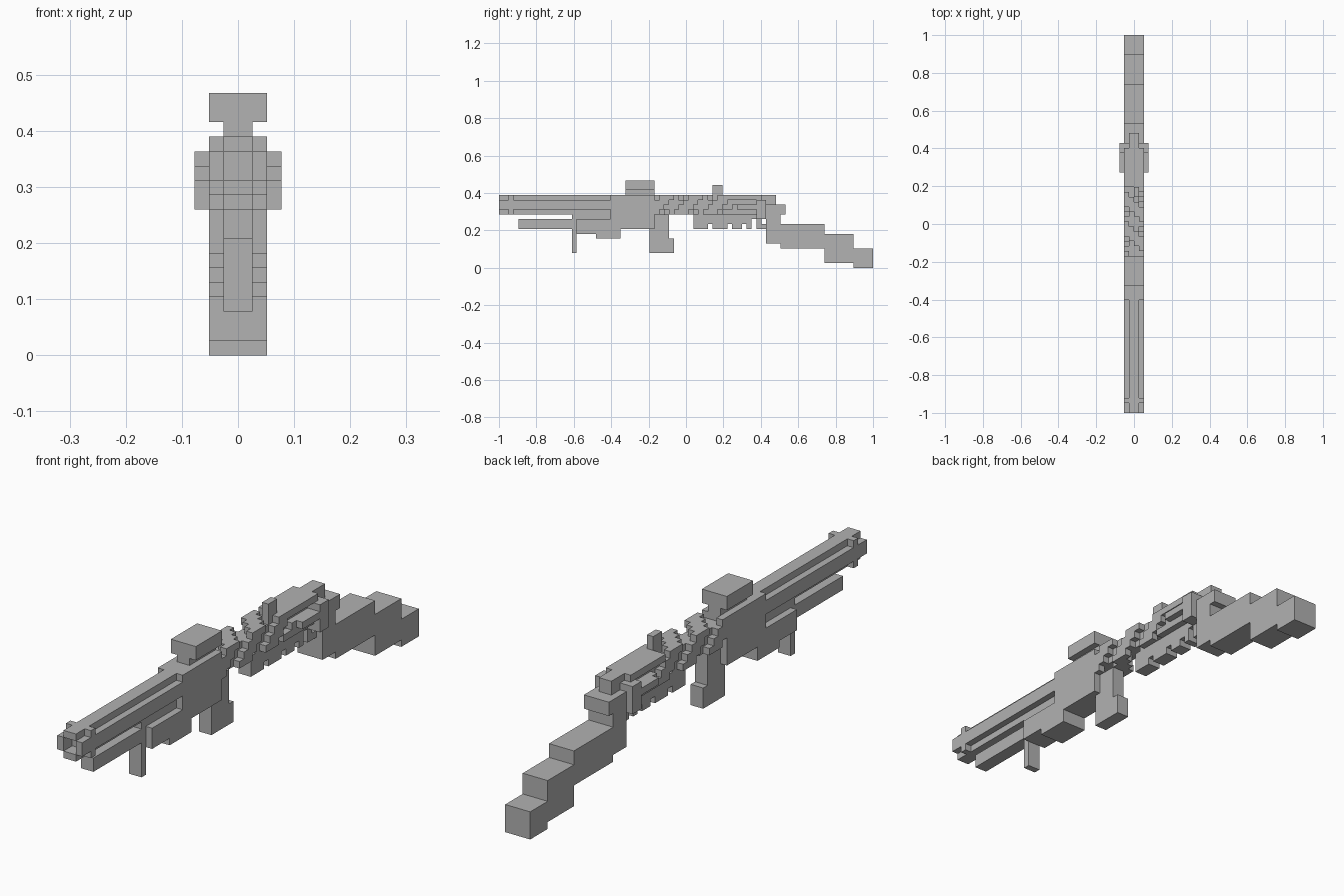
import bpy
import bmesh
from mathutils import Matrix, Vector

U = 2 / 77      # size of one block
MID = 38.5      # half the length in blocks

cube = bpy.data.objects.get("Cube")
if cube:
    bpy.data.objects.remove(cube, do_unlink=True)

grey = bpy.data.materials.new("plain_grey")
grey.use_nodes = True
colour = (0.445, 0.445, 0.445, 1)
grey.diffuse_color = colour
grey.node_tree.nodes["Principled BSDF"].inputs["Base Color"].default_value = colour


def part(name, *boxes):
    """Make one object from boxes given in blocks as (x0, x1, y0, y1, z0, z1)."""
    bm = bmesh.new()
    for x0, x1, y0, y1, z0, z1 in boxes:
        centre = Vector(((x0 + x1) / 2, (y0 + y1) / 2 - MID, (z0 + z1) / 2)) * U
        size = Vector((x1 - x0, y1 - y0, z1 - z0)) * U
        bmesh.ops.create_cube(bm, size=1, matrix=Matrix.LocRotScale(centre, None, size))
    mesh = bpy.data.meshes.new(name)
    bm.to_mesh(mesh)
    bm.free()
    mesh.materials.append(grey)
    obj = bpy.data.objects.new(name, mesh)
    bpy.context.collection.objects.link(obj)
    return obj


def mid(half, y0, y1, z0, z1):
    """Box centred across the width."""
    return (-half, half, y0, y1, z0, z1)


def pair(x0, x1, *rest):
    """Box and its mirror image."""
    return [(x0, x1, *rest), (-x1, -x0, *rest)]


# Barrel with hollow muzzle, four strips and a square collar
part("barrel_core", mid(1, 2, 23, 12, 14))
part("barrel_top_strip", mid(1, 0, 23, 14, 15))
part("barrel_bottom_strip", mid(1, 0, 23, 11, 12))
part("barrel_side_strips", *pair(1, 2, 0, 23, 12, 14))
part("muzzle_collar", *pair(1, 2, 2, 3, 14, 15), *pair(1, 2, 2, 3, 11, 12))

# Lower tube and front post
part("lower_tube", mid(1, 4, 16, 8, 10))
part("front_post", mid(1, 15, 16, 3, 11))

# Receiver and stepped handguard
part("receiver", mid(2, 23, 32, 8, 15))
part("handguard", mid(2, 16, 20, 7, 10), mid(2, 20, 23, 6, 10),
     mid(2, 23, 25, 6, 8), mid(1, 16, 23, 10, 11))

# Top sight and magazine
part("sight", mid(1, 26, 32, 15, 16), mid(2, 26, 32, 16, 18))
part("magazine", mid(1, 31, 35, 3, 11), mid(1, 35, 36, 3, 6))

# Twisted cover: blocks wound around a square core
part("inner_core", mid(1, 32, 57, 12, 14))
ring = ([(x, 14) for x in range(-2, 2)] + [(1, 13), (1, 12)]
        + [(x, 11) for x in range(1, -3, -1)] + [(-2, 12), (-2, 13)])
winding = []
for y in range(32, 48):
    for i, (x, z) in enumerate(ring):
        if (i + y) % 6 < 3:
            winding.append((x, x + 1, y, y + 1, z, z + 1))
part("twisted_cover", *winding)
part("small_peg", (0, 1, 44, 46, 14, 17))

# Toothed rail below
part("lower_rail", mid(1, 40, 52, 9, 11), mid(1, 52, 55, 10, 11))
part("rail_teeth", *[mid(1, a, b, 8, 9) for a, b in
                     ((40, 43), (44, 47), (48, 50), (51, 52), (53, 55))],
     mid(1, 53, 54, 9, 10))

# Rear housing with side brackets
part("rear_top_plate", mid(2, 46, 54, 14, 15), mid(1, 54, 57, 14, 15))
part("rear_lower_bars", mid(2, 46, 53, 11, 12))
part("side_brackets", *pair(2, 3, 49, 53, 12, 13), *pair(1, 3, 53, 55, 10, 14),
     *pair(1, 2, 48, 53, 12, 13))

# Stepped stock
part("stock_connector", mid(2, 55, 59, 11, 13))
part("stock_neck", mid(2, 55, 58, 5, 11))
part("stock", mid(2, 58, 67, 4, 9), mid(2, 67, 73, 1, 7), mid(2, 73, 77, 0, 4))
